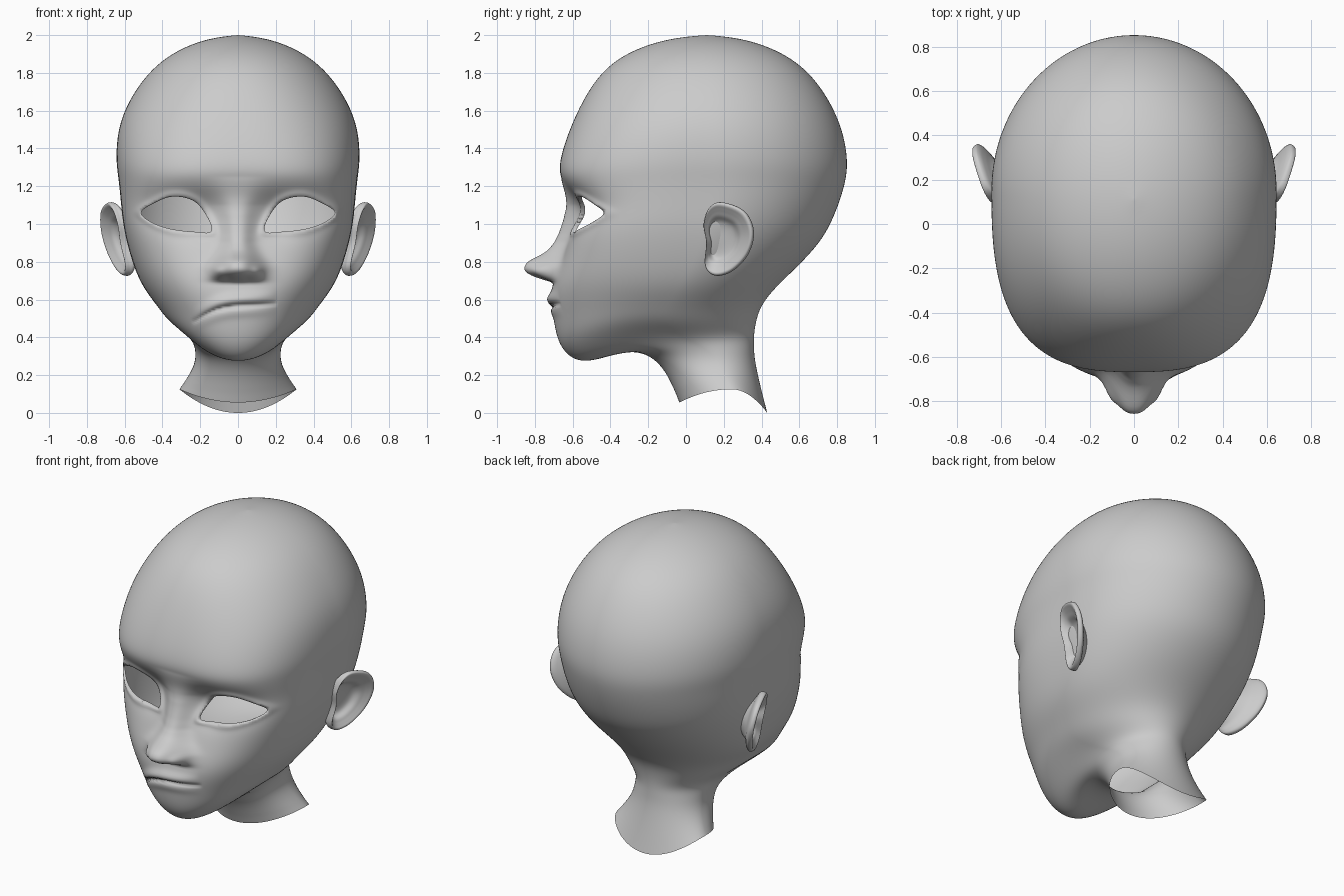
import bpy, bmesh, math
from math import sin, cos, pi, exp, atan2, hypot
from mathutils.bvhtree import BVHTree

if "Cube" in bpy.data.objects:
    bpy.data.objects.remove(bpy.data.objects["Cube"])


def catmull(pts, i, t, closed=False):
    n = len(pts)
    ix = (lambda k: k % n) if closed else (lambda k: min(max(k, 0), n - 1))
    p = [pts[ix(i + k)] for k in (-1, 0, 1, 2)]
    return [0.5 * (2 * b + (c - a) * t + (2 * a - 5 * b + 4 * c - d) * t * t
                   + (3 * b - a - 3 * c + d) * t ** 3) for a, b, c, d in zip(*p)]


def closed_curve(pts, k):
    return [catmull(pts, i, j / k, True) for i in range(len(pts)) for j in range(k)]


def smoothed(rows, width):
    # moving average along a list of rows, ends kept
    out = []
    for i in range(len(rows)):
        w = min(width, i, len(rows) - 1 - i)
        out.append([sum(c) / (2 * w + 1) for c in zip(*rows[i - w:i + w + 1])])
    return out


def lookup(table, v):
    # piecewise linear interpolation of a (key, value) table
    if v <= table[0][0]:
        return table[0][1]
    for (a, p), (b, q) in zip(table, table[1:]):
        if v <= b:
            t = (v - a) / (b - a)
            return p + (q - p) * t
    return table[-1][1]


def bell(v, s):
    return exp(-(v / s) ** 2)


def loft(bm, rings):
    rows = [[bm.verts.new(p) for p in r] for r in rings]
    for a, b in zip(rows, rows[1:]):
        for j in range(len(a)):
            k = (j + 1) % len(a)
            bm.faces.new((a[j], a[k], b[k], b[j]))


def finish(bm, name):
    bmesh.ops.recalc_face_normals(bm, faces=bm.faces)
    me = bpy.data.meshes.new(name)
    bm.to_mesh(me)
    bm.free()
    ob = bpy.data.objects.new(name, me)
    bpy.context.collection.objects.link(ob)
    for p in me.polygons:
        p.use_smooth = True
    return ob


# Head sections: front y,z | side x,y,z | back y,z | front squareness
SECTIONS = [
    (.11, 2.0, 0, .11, 2.0, .11, 2.0, 2),
    (-.09, 1.98, .16, .11, 1.98, .30, 1.98, 2),
    (-.31, 1.905, .345, .11, 1.905, .51, 1.905, 2.05),
    (-.475, 1.77, .50, .12, 1.77, .68, 1.77, 2.15),
    (-.60, 1.54, .62, .13, 1.56, .81, 1.55, 2.4),
    (-.672, 1.32, .645, .15, 1.36, .855, 1.34, 2.75),
    (-.65, 1.22, .632, .15, 1.24, .837, 1.2, 3.0),
    (-.59, 1.11, .62, .15, 1.12, .79, 1.06, 3.3),
    (-.605, .98, .605, .11, .98, .72, .92, 3.3),
    (-.655, .82, .565, .05, .82, .60, .785, 2.9),
    (-.715, .66, .51, -.03, .68, .48, .67, 2.4),
    (-.70, .50, .43, -.10, .57, .40, .57, 2.2),
    (-.665, .35, .36, -.13, .48, .37, .48, 2.1),
    (-.54, .26, .255, -.01, .40, .36, .41, 2),
    (-.30, .335, .225, .12, .33, .36, .345, 2),
    (-.13, .26, .235, .18, .24, .37, .24, 2),
    (-.035, .055, .31, .24, .125, .43, 0, 2)]

NOSE_OUT = [(.69, 0), (.702, .045), (.717, .10), (.735, .145), (.755, .175), (.775, .181), (.795, .178),
            (.815, .155), (.835, .12), (.86, .09), (.90, .07), (.95, .06), (1.05, .05), (1.12, .035), (1.25, 0)]
NOSE_WIDTH = [(.70, .122), (.77, .12), (.83, .095), (.90, .075), (.95, .075), (1.1, .09), (1.2, .13)]
MOUTH_LINE = [(-.24, .477), (-.19, .51), (-.12, .545), (-.05, .562), (.02, .568), (.1, .572), (.2, .579)]

# Eye outline (x, z) around its centre
EYE_C = (.31, 1.05)
EYE = [(.143, .96), (.165, 1.04), (.235, 1.122), (.345, 1.145), (.445, 1.11),
       (.513, 1.06), (.455, 1.008), (.355, .974), (.24, .96)]
EYE_POLAR = sorted((atan2(z - EYE_C[1], x - EYE_C[0]), hypot(x - EYE_C[0], z - EYE_C[1]))
                   for x, z in closed_curve(EYE, 10))
EYE_POLAR = ([(EYE_POLAR[-1][0] - 2 * pi, EYE_POLAR[-1][1])] + EYE_POLAR
             + [(EYE_POLAR[0][0] + 2 * pi, EYE_POLAR[0][1])])


def eye_polar(x, z):
    dx, dz = abs(x) - EYE_C[0], z - EYE_C[1]
    a = atan2(dz, dx)
    return a, hypot(dx, dz), lookup(EYE_POLAR, a)


def relief(x, z):
    # outward push of the face at a given front position
    nose = sum(lookup(NOSE_OUT, z + k * .006) for k in (-1, 0, 1)) / 3
    d = nose * exp(-(abs(x) / lookup(NOSE_WIDTH, z)) ** 2.5)
    d += .025 * bell(abs(x) - .105, .03) * bell(z - .75, .03)
    d -= .012 * bell(abs(x) - .05, .025) * bell(z - .712, .014)
    d -= .04 * bell(abs(x) - .2, .10) * bell(z - 1.04, .1)
    d -= .035 * bell(abs(x) - .36, .16) * bell(z - 1.08, .1)
    if .9 < z < 1.25:
        _, r, edge = eye_polar(x, z)
        d += .012 * bell(r - edge - .008, .022)
    c = sum(lookup(MOUTH_LINE, x + k * .02) for k in (-1, 0, 1)) / 3
    m = max(0, 1 - ((x + .02) / .225) ** 2)
    d += m * (.024 * bell(z - c - .035, .032) + .008 * bell(z - c + .035, .026))
    d -= m ** .5 * .022 * bell(z - c, .010)
    return d


# Head shell: lofted sections with facial relief
N, STEPS = 224, 14
rows = [catmull(SECTIONS, i, j / STEPS) for i in range(len(SECTIONS) - 1) for j in range(STEPS)]
rows = smoothed(smoothed(rows + [list(SECTIONS[-1])], 6), 5)
rings = []
for i, (fy, fz, sx, sy, sz, by, bz, n) in enumerate(rows):
    ring = []
    for k in range(N):
        t = 2 * pi * k / N
        a = t - .5 * sin(t)
        c, s = cos(a), sin(a)
        e = n if c > 0 else 2
        r = (abs(c) ** e + abs(s) ** e) ** (-1 / e)
        u = abs(c) * r
        ey, ez = (fy, fz) if c > 0 else (by, bz)
        x, y, z = sx * s * r, sy + (ey - sy) * u, sz + (ez - sz) * u * u
        if c > 0 and .4 < z < 1.4 and i < 13 * STEPS:
            y -= relief(x, z) * min(1, max(0, (-y - .2) / .15))
        ring.append((x, y, z))
    rings.append(ring)
bm = bmesh.new()
loft(bm, rings)
bmesh.ops.remove_doubles(bm, verts=bm.verts, dist=1e-5)

# Eye openings: cut, snap to the outline, turn the lid edge inward
tree = BVHTree.FromBMesh(bm)
cut = []
for f in bm.faces:
    p = f.calc_center_median()
    if p.y < -.2 and .9 < p.z < 1.2:
        _, r, edge = eye_polar(p.x, p.z)
        if r < edge:
            cut.append(f)
bmesh.ops.delete(bm, geom=cut, context='FACES')
rim = [e for e in bm.edges if e.is_boundary and e.verts[0].co.z > .8]
for v in {v for e in rim for v in e.verts}:
    a, r, edge = eye_polar(v.co.x, v.co.z)
    side = 1 if v.co.x > 0 else -1
    x, z = side * (EYE_C[0] + edge * cos(a)), EYE_C[1] + edge * sin(a)
    hit = tree.ray_cast((x, -2, z), (0, 1, 0))[0]
    v.co = (x, hit.y if hit else v.co.y, z)
lid = bmesh.ops.extrude_edge_only(bm, edges=rim)['geom']
for v in lid:
    if isinstance(v, bmesh.types.BMVert):
        v.co.y += .02
finish(bm, "head")

# Ears: bowl, rolled rim and back, mirrored
EAR = [(.19, 1.115), (.31, 1.068), (.36, .96), (.33, .84), (.245, .75),
       (.155, .727), (.105, .78), (.112, .90), (.098, 1.0), (.125, 1.085)]
EAR_RINGS = [(.02, -.05), (.3, -.05), (.5, -.042), (.64, -.018), (.75, -.006),
             (.84, .004), (.92, .012), (.98, .008), (1, -.01), (.97, -.026), (.88, -.04),
             (.7, -.065), (.5, -.14)]
outline = closed_curve(EAR, 7)
for side, name in ((1, "ear_left"), (-1, "ear_right")):
    rings = []
    for i in range(len(EAR_RINGS) - 1):
        for j in range(4):
            s, h = catmull(EAR_RINGS, i, j / 4)
            lean = -.3 if i < 8 else .25
            cy, cz = .22 - .07 * (1 - s), .94 - .03 * (1 - s)
            ring = []
            for y, z in outline:
                y, z = cy + (y - .22) * s, cz + (z - .94) * s
                ring.append((side * (.657 + .38 * (y - .22) + .2 * (z - .93) + h),
                             y + (h + .01) * lean, z))
            rings.append(ring)
    bm = bmesh.new()
    loft(bm, rings)
    finish(bm, name)
